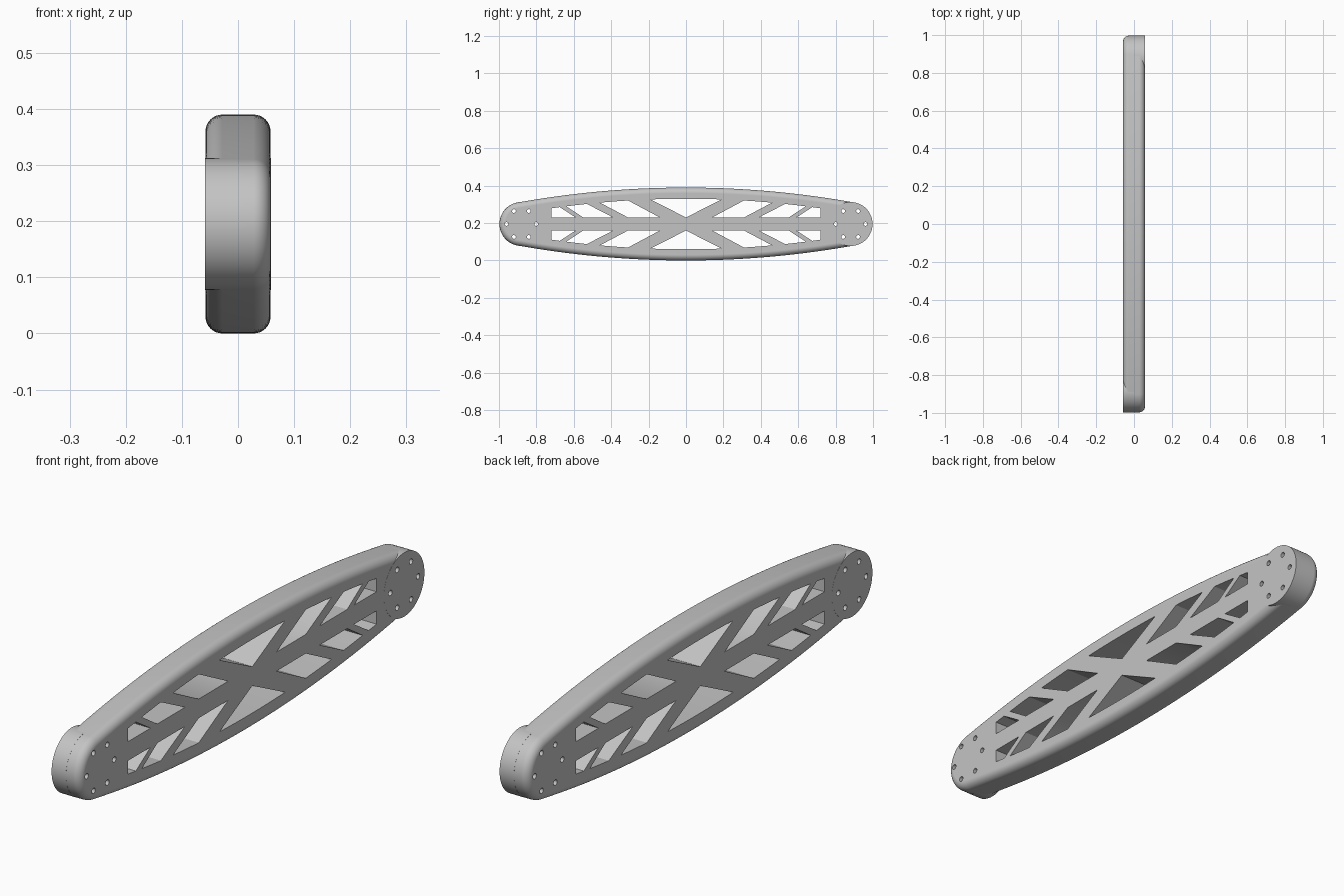
import bpy, bmesh
from math import sin, cos, pi, radians

if "Cube" in bpy.data.objects:
    bpy.data.objects.remove(bpy.data.objects["Cube"])

HALF = 0.058      # half thickness
MID = 0.195       # height of the centre line
END_Y, END_R = 0.88, 0.117
FILLET = 0.03

grey = bpy.data.materials.new("light grey")
grey.use_nodes = True
grey.diffuse_color = (0.55, 0.55, 0.55, 1)
grey.node_tree.nodes["Principled BSDF"].inputs["Base Color"].default_value = grey.diffuse_color


def crown(y):
    """Half height of the bowed beam."""
    return MID - 0.0988 * y * y


def outline(inset):
    """Closed side outline: two bowed edges and two round ends."""
    r = END_R - inset
    quarter = [(END_Y + r * cos(radians(a)), r * sin(radians(a))) for a in range(0, 81, 5)]
    y_join = quarter[-1][0]
    quarter += [(y, crown(y) - inset) for y in (y_join * (1 - i / 20) for i in range(1, 21))]
    half = quarter + [(-y, z) for y, z in reversed(quarter[:-1])]
    return half + [(y, -z) for y, z in reversed(half[1:-1])]


def loft(bm, rings):
    """Skin a list of (x, points) rings and cap both ends."""
    loops = [[bm.verts.new((x, y, z + MID)) for y, z in pts] for x, pts in rings]
    n = len(loops[0])
    for a, b in zip(loops, loops[1:]):
        for i in range(n):
            bm.faces.new((a[i], a[(i + 1) % n], b[(i + 1) % n], b[i]))
    bm.faces.new(loops[0][::-1])
    bm.faces.new(loops[-1])


def circle(cy, cz, r, n):
    return [(cy + r * cos(2 * pi * i / n), cz + r * sin(2 * pi * i / n)) for i in range(n)]


def finish(name, bm):
    bmesh.ops.recalc_face_normals(bm, faces=bm.faces)
    mesh = bpy.data.meshes.new(name)
    bm.to_mesh(mesh)
    bm.free()
    mesh.materials.append(grey)
    ob = bpy.data.objects.new(name, mesh)
    bpy.context.collection.objects.link(ob)
    return ob


# Bowed beam with filleted rims
bm = bmesh.new()
steps = [(HALF - FILLET * (1 - sin(t)), FILLET * (1 - cos(t)))
         for t in (pi / 2 * i / 8 for i in range(9))]
rings = [(-x, outline(d)) for x, d in reversed(steps)] + [(x, outline(d)) for x, d in steps]
loft(bm, rings)
beam = finish("beam", bm)

# Sharp-edged mounting pads, on opposite faces at the two ends
pads = []
for name, side in (("front_pad", -1), ("back_pad", 1)):
    bm = bmesh.new()
    disc = circle(side * END_Y, 0, END_R + 0.0004, 72)
    loft(bm, [(0, disc), (side * (HALF + 0.0004), disc)])
    pads.append(finish(name, bm))

# Truss windows: (bottom start, bottom end, top start, top end) along the beam
windows = [(0.14, 0.31, 0.31, 0.46), (0.39, 0.55, 0.53, 0.64), (0.59, 0.72, 0.675, 0.72)]
SPINE, RIM = 0.035, 0.06


def window(b0, b1, t0, t1):
    top = [t1 + (t0 - t1) * i / 8 for i in range(9)]
    low = [(b0, SPINE)] + ([(b1, SPINE)] if b1 != b0 else [])
    return low + [(y, crown(y) - RIM) for y in top]


bm = bmesh.new()
for sz in (1, -1):
    shapes = [window(0, 0, -0.19, 0.19)]
    for w in windows:
        shapes += [window(*w), [(-y, z) for y, z in window(*w)]]
    for pts in shapes:
        pts = [(y, z * sz) for y, z in pts]
        loft(bm, [(-0.1, pts), (0.1, pts)])
window_cutter = finish("window_cutter", bm)

# Six bolt holes in each end
bm = bmesh.new()
for side in (-1, 1):
    for cy, cz in circle(side * END_Y, 0, 0.08, 6):
        hole = circle(cy, cz, 0.01, 20)
        loft(bm, [(-0.1, hole), (0.1, hole)])
hole_cutter = finish("hole_cutter", bm)


def cut(ob, cutter):
    mod = ob.modifiers.new("cut", "BOOLEAN")
    mod.operation = "DIFFERENCE"
    mod.solver = "EXACT"
    mod.object = cutter
    bpy.ops.object.select_all(action="DESELECT")
    ob.select_set(True)
    bpy.context.view_layer.objects.active = ob
    bpy.ops.object.modifier_apply(modifier=mod.name)


cut(beam, window_cutter)
for ob in [beam] + pads:
    cut(ob, hole_cutter)
    bpy.ops.object.shade_smooth_by_angle(angle=radians(30))
    ob.modifiers.new("even_shading", "WEIGHTED_NORMAL").keep_sharp = True

for cutter in (window_cutter, hole_cutter):
    bpy.data.objects.remove(cutter)
